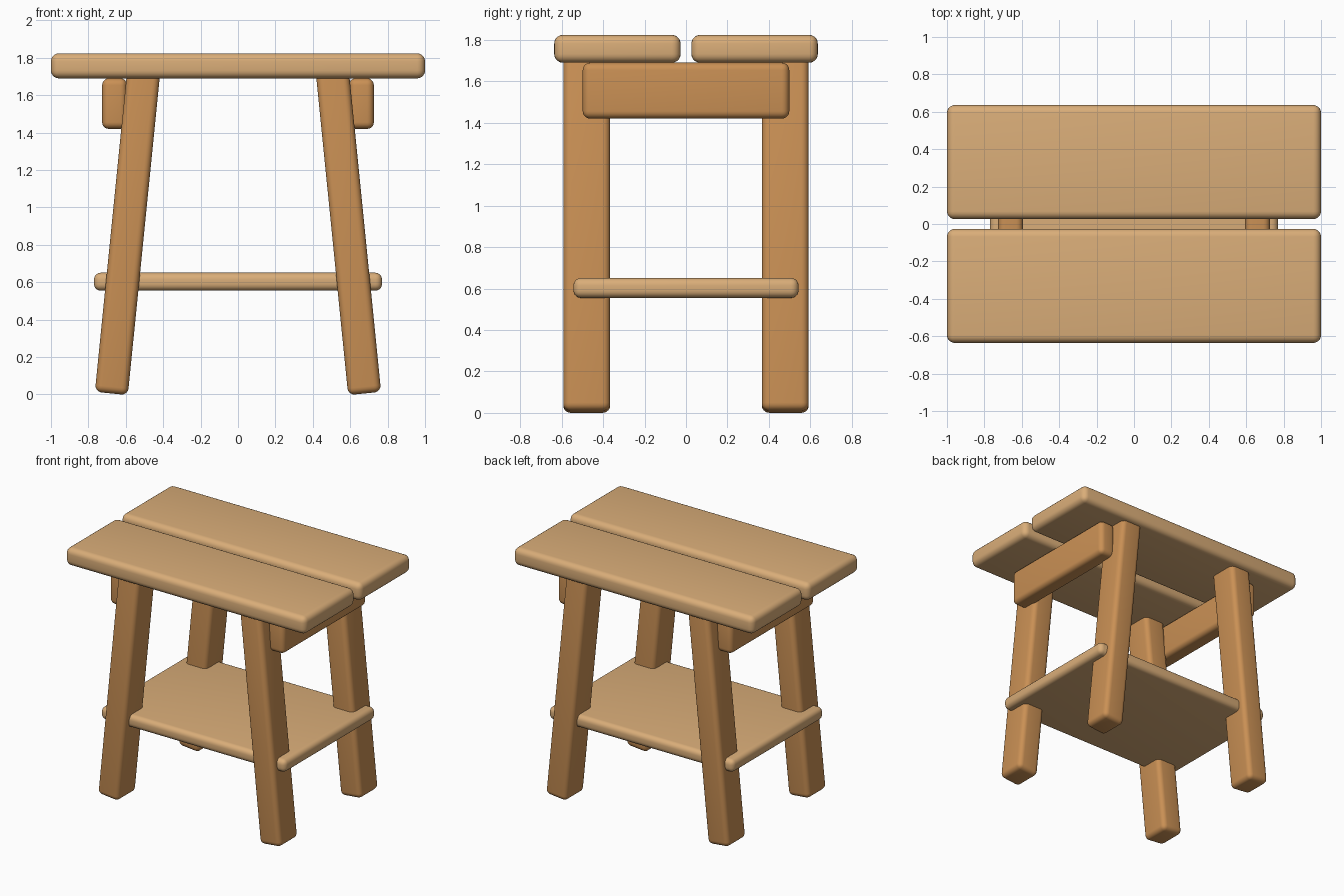
import bpy, math
from mathutils import Matrix, Vector

if "Cube" in bpy.data.objects:
    bpy.data.objects.remove(bpy.data.objects["Cube"])


def material(name, rgb):
    m = bpy.data.materials.new(name)
    m.diffuse_color = (*rgb, 1)
    m.use_nodes = True
    m.node_tree.nodes["Principled BSDF"].inputs["Base Color"].default_value = m.diffuse_color
    return m


light = material("light wood", (0.70, 0.42, 0.19))
dark = material("dark wood", (0.59, 0.28, 0.09))


def board(name, centre, size, mat, radius, tilt=0.0):
    """Box with rounded edges, optionally tilted about the y axis."""
    bpy.ops.mesh.primitive_cube_add(size=1)
    ob = bpy.context.object
    ob.name = name
    ob.data.transform(Matrix.Diagonal((*size, 1)))
    ob.location = centre
    ob.rotation_euler.y = tilt
    ob.data.materials.append(mat)
    bev = ob.modifiers.new("round edges", 'BEVEL')
    bev.width = radius
    bev.segments = 5
    bev.limit_method = 'NONE'
    bpy.ops.object.modifier_apply(modifier=bev.name)
    bpy.ops.object.shade_smooth_by_angle(angle=math.radians(35))
    return ob


# Two seat planks with a gap between them
for side, s in (("front", -1), ("back", 1)):
    board(side + "_seat_plank", (0, s * 0.331, 1.757), (2, 0.61, 0.134), light, 0.042)

# Four splayed legs
tilt, length = 0.1, 1.745
for xs, xname in ((-1, "left"), (1, "right")):
    for ys, yname in ((-1, "front"), (1, "back")):
        foot = Vector((xs * 0.677, ys * 0.479, 0.0055))
        axis = Vector((-xs * math.sin(tilt), 0, math.cos(tilt)))
        board(f"{yname}_{xname}_leg", foot + axis * length / 2,
              (0.177, 0.226, length), dark, 0.036, -xs * tilt)
    # Cross rail outside the leg tops
    board(xname + "_cross_rail", (xs * 0.66, 0, 1.555), (0.133, 0.997, 0.27), dark, 0.036)

# Lower shelf
board("lower_shelf", (0, 0, 0.603), (1.54, 1.086, 0.096), light, 0.036)
